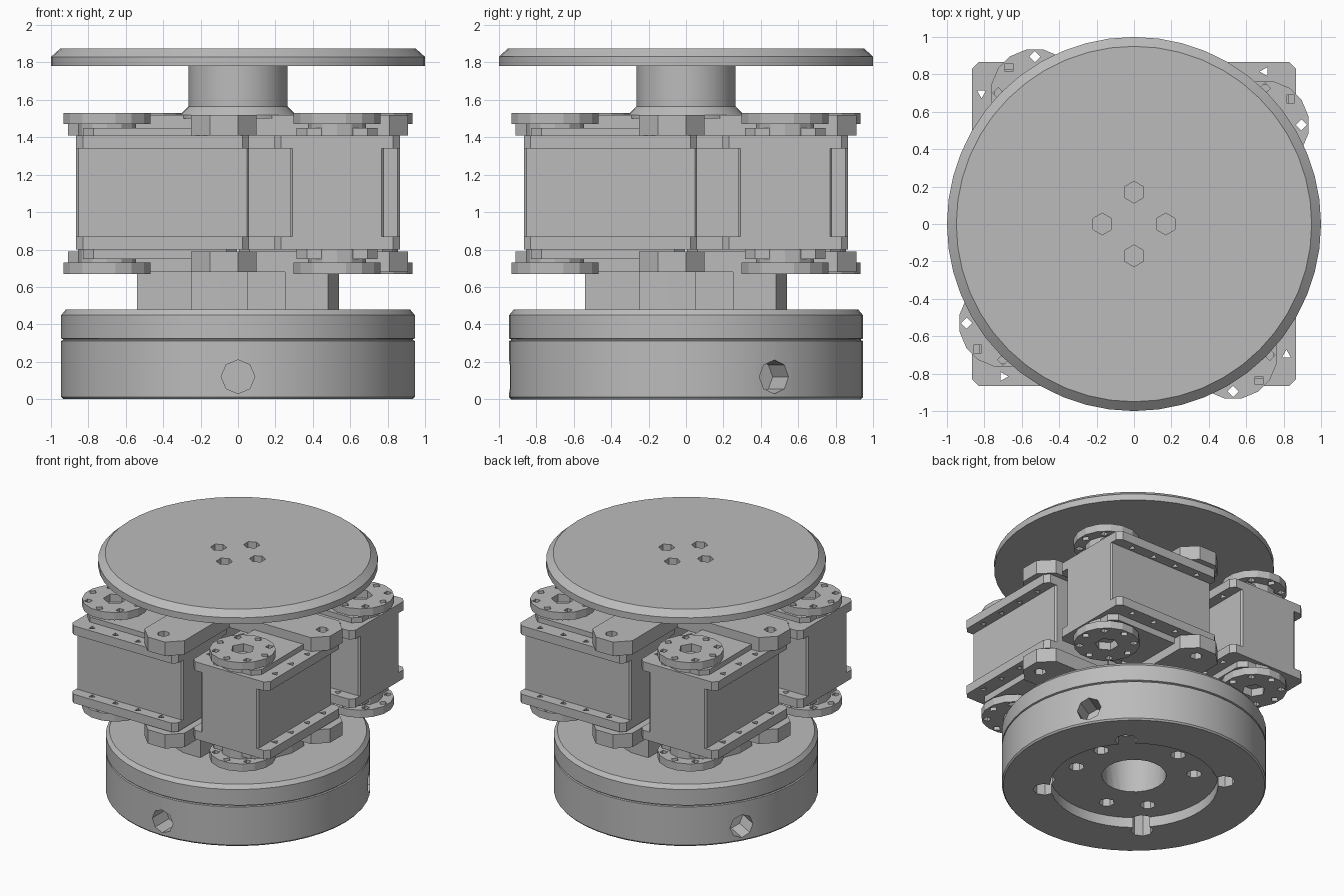
import bpy, bmesh, math
from math import cos, sin, pi, radians
from mathutils import Matrix, Vector

if "Cube" in bpy.data.objects:
    bpy.data.objects.remove(bpy.data.objects["Cube"])

grey = bpy.data.materials.new("plain_grey")
grey.use_nodes = True
grey.diffuse_color = (0.5, 0.5, 0.5, 1)
grey.node_tree.nodes["Principled BSDF"].inputs["Base Color"].default_value = (0.5, 0.5, 0.5, 1)

MID = 1.10  # height of the horizontal mirror plane of the motor layer


def add(name, mesh, turn=0, z=0):
    ob = bpy.data.objects.new(name, mesh)
    ob.matrix_world = Matrix.Translation((0, 0, z)) @ Matrix.Rotation(turn, 4, "Z")
    bpy.context.scene.collection.objects.link(ob)
    return ob


def to_mesh(bm, name):
    bmesh.ops.remove_doubles(bm, verts=bm.verts, dist=1e-5)
    bmesh.ops.recalc_face_normals(bm, faces=bm.faces)
    me = bpy.data.meshes.new(name)
    bm.to_mesh(me)
    bm.free()
    me.materials.append(grey)
    return me


def prism(bm, pts, z0, z1):
    low = [bm.verts.new((x, y, z0)) for x, y in pts]
    face = bm.faces.new(low)
    out = bmesh.ops.extrude_face_region(bm, geom=[face])
    top = [g for g in out["geom"] if isinstance(g, bmesh.types.BMVert)]
    bmesh.ops.translate(bm, verts=top, vec=(0, 0, z1 - z0))


def ngon(cx, cy, r, n, start=0):
    return [(cx + r * cos(start + 2 * pi * i / n), cy + r * sin(start + 2 * pi * i / n))
            for i in range(n)]


def rect(x0, x1, y0, y1, c):
    """Rectangle with cut corners."""
    return [(x0 + c, y0), (x1 - c, y0), (x1, y0 + c), (x1, y1 - c),
            (x1 - c, y1), (x0 + c, y1), (x0, y1 - c), (x0, y0 + c)]


def lathe(name, profile, steps):
    bm = bmesh.new()
    vs = [bm.verts.new((r, 0, z)) for r, z in profile]
    edges = [bm.edges.new(p) for p in zip(vs, vs[1:])]
    bmesh.ops.spin(bm, geom=vs + edges, cent=(0, 0, 0), axis=(0, 0, 1),
                   angle=2 * pi, steps=steps, use_merge=False)
    return to_mesh(bm, name)


def cut(mesh, bm):
    """Subtract the solids in bm from mesh and return the result."""
    ob, tool = add("work", mesh), add("cutter", to_mesh(bm, "cutter"))
    mod = ob.modifiers.new("holes", "BOOLEAN")
    mod.object, mod.operation, mod.solver = tool, "DIFFERENCE", "EXACT"
    dg = bpy.context.evaluated_depsgraph_get()
    result = bpy.data.meshes.new_from_object(ob.evaluated_get(dg))
    bpy.data.objects.remove(ob)
    bpy.data.objects.remove(tool)
    return result


def smooth(mesh):
    mesh.shade_smooth()
    mesh.set_sharp_from_angle(angle=radians(28))
    return mesh


# Round base with underside recess, bore, bolt holes and three side holes
base = lathe("base", [(0, 0.08), (0.6, 0.08), (0.6, 0), (0.935, 0), (0.945, 0.012),
                      (0.945, 0.312), (0.935, 0.316), (0.935, 0.321), (0.945, 0.325),
                      (0.945, 0.45), (0.92, 0.48), (0, 0.48)], 48)
bm = bmesh.new()
prism(bm, ngon(0, 0, 0.23, 24), -0.1, 0.36)
for i in range(4):
    a = radians(45 + 90 * i)
    prism(bm, ngon(0.645 * cos(a), 0.645 * sin(a), 0.08, 8), -0.1, 0.2)
for i in range(3):
    for side in (-20, 20):
        a = radians(120 * i + side - 3)
        prism(bm, ngon(0.43 * cos(a), 0.43 * sin(a), 0.055, 7), -0.1, 0.25)
base = cut(base, bm)
bm = bmesh.new()
for i in range(3):
    a = radians(30 + 120 * i)
    m = (Matrix.Translation((0.92 * cos(a), 0.92 * sin(a), 0.12))
         @ Matrix.Rotation(a, 4, "Z") @ Matrix.Rotation(pi / 2, 4, "Y"))
    bmesh.ops.create_cone(bm, cap_ends=True, segments=8, radius1=0.09, radius2=0.09,
                          depth=0.3, matrix=m)
add("base", smooth(cut(base, bm)))

# Top turntable with four bolt holes
disc = lathe("top_disc", [(0, 1.78), (1, 1.78), (1, 1.83), (0.95, 1.875), (0, 1.875)], 48)
bm = bmesh.new()
for i in range(4):
    a = pi / 2 * i
    prism(bm, ngon(0.17 * cos(a), 0.17 * sin(a), 0.058, 6, pi / 6), 1.7, 2)
add("top_disc", smooth(cut(disc, bm)))

# Centre post
post = lathe("centre_post", [(0, 1.5), (0.31, 1.5), (0.31, 1.52), (0.265, 1.565),
                             (0.265, 1.78), (0, 1.78)], 32)
bm = bmesh.new()
for i in range(4):
    a = pi / 2 * i
    prism(bm, ngon(0.17 * cos(a), 0.17 * sin(a), 0.058, 6, pi / 6), 1.66, 1.9)
add("centre_post", smooth(cut(post, bm)))

# Motor: horn axis, body and flange limits (one corner, then turned four times)
HX, HY = 0.53, -0.70
Y0, Y1 = -0.865, 0.06

bm = bmesh.new()
prism(bm, rect(HX - 0.25, HX + 0.25, Y0, Y1, 0.012), 0.80, 1.41)
motor_body = to_mesh(bm, "motor_body")

# Raised covers with sloping rims on the top and bottom of each motor
bm = bmesh.new()
prism(bm, rect(HX - 0.24, HX + 0.24, Y0 + 0.01, Y1 - 0.04, 0.06), 0.75, 1.45)
for v in bm.verts:
    v.co.x = HX + (v.co.x - HX) * 0.9
    v.co.y = -0.4 + (v.co.y + 0.4) * 0.94
motor_cover = to_mesh(bm, "motor_cover")

# Mounting flanges with triangular screw holes
bm = bmesh.new()
for z in (0.80, 1.34):
    prism(bm, rect(HX - 0.335, HX + 0.335, Y0, Y1, 0.035), z, z + 0.07)
flanges = to_mesh(bm, "motor_flanges")
bm = bmesh.new()
for side in (-1, 1):
    for i in range(4):
        prism(bm, ngon(HX + side * 0.285, HY + 0.2 * i, 0.028, 3, pi / 2), 0.7, 1.5)
flanges = cut(flanges, bm)

# Horn wheel with hexagonal centre and ring of holes, on a round boss
bm = bmesh.new()
prism(bm, ngon(HX, HY, 0.237, 16, pi / 16), -0.03, 0.03)
horn = to_mesh(bm, "horn_wheel")
bm = bmesh.new()
prism(bm, ngon(HX, HY, 0.085, 6), -0.1, 0.1)
for i in range(8):
    a = pi / 4 * i
    prism(bm, ngon(HX + 0.195 * cos(a), HY + 0.195 * sin(a), 0.03, 4, a), -0.1, 0.1)
horn = cut(horn, bm)
bm = bmesh.new()
prism(bm, ngon(HX, HY, 0.155, 12), 0.73, 1.47)
boss = to_mesh(bm, "horn_boss")

# Bracket arm reaching over the tail of a motor, with a cut-cornered tip
bm = bmesh.new()
prism(bm, rect(-0.25, 0.1, -0.91, 0.1, 0.1), -0.055, 0.055)
arm = to_mesh(bm, "bracket_arm")
bm = bmesh.new()
prism(bm, ngon(-0.09, -0.8, 0.045, 6), -0.2, 0.2)
arm = cut(arm, bm)

# Foot standing on the base below each arm
bm = bmesh.new()
prism(bm, [(-0.25, -0.48), (-0.1, -0.54), (0.05, -0.54), (0.05, -0.25), (-0.25, -0.25)],
      0.47, 0.72)
foot = to_mesh(bm, "bracket_foot")

# Repeat everything around the vertical axis
for i, corner in enumerate(("front_left", "back_left", "back_right", "front_right")):
    turn = pi / 2 * i
    add(corner + "_motor_body", motor_body, turn)
    add(corner + "_motor_cover", motor_cover, turn)
    add(corner + "_motor_flanges", flanges, turn)
    add(corner + "_horn_boss", boss, turn)
    add(corner + "_bracket_foot", foot, turn)
    for level, s in (("upper", 1), ("lower", -1)):
        add(f"{corner}_{level}_horn_wheel", horn, turn, MID + s * 0.40)
        add(f"{corner}_{level}_bracket_arm", arm, turn, MID + s * 0.365)
